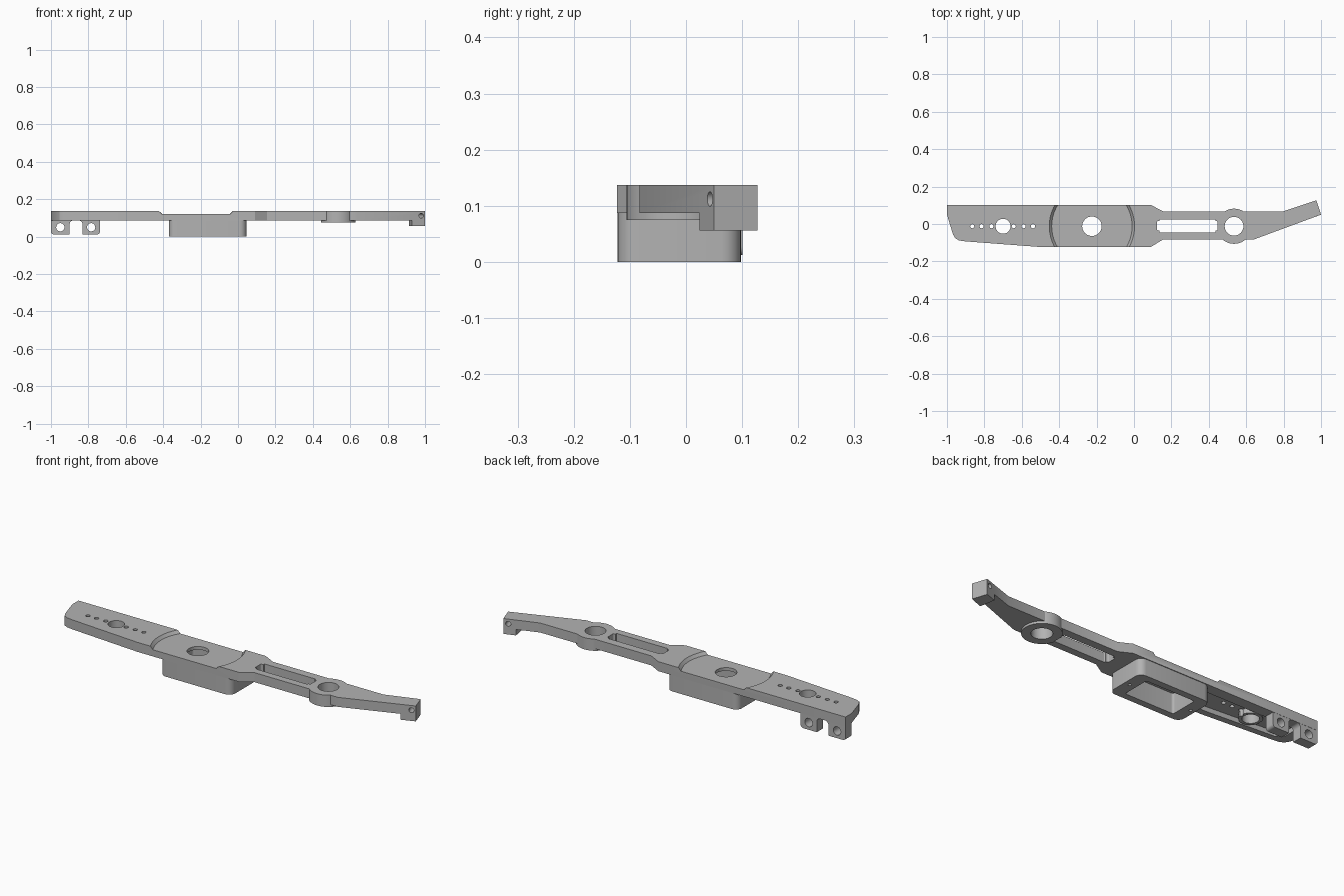
import bpy, bmesh
from math import sin, cos, pi
from mathutils import Matrix, Vector

if "Cube" in bpy.data.objects:
    bpy.data.objects.remove(bpy.data.objects["Cube"], do_unlink=True)

grey = bpy.data.materials.new("plain grey")
grey.use_nodes = True
colour = (0.45, 0.45, 0.45, 1)
grey.diffuse_color = colour
grey.node_tree.nodes["Principled BSDF"].inputs["Base Color"].default_value = colour

TOP, UNDER = 0.137, 0.087      # main plate heights
MID = -0.012                   # centre line of the bores
UP = Matrix.Identity(4)
ALONG_Y = Matrix.Rotation(pi / 2, 4, 'X')   # local (x, y, z) -> (x, -z, y)


def circle(x, y, r, n=48):
    return [(x + r * cos(2 * pi * i / n), y + r * sin(2 * pi * i / n)) for i in range(n)]


def rounded(x0, x1, y0, y1, r, n=6):
    pts = []
    for k, (cx, cy) in enumerate([(x1 - r, y1 - r), (x0 + r, y1 - r), (x0 + r, y0 + r), (x1 - r, y0 + r)]):
        for i in range(n + 1):
            a = (k + i / n) * pi / 2
            pts.append((cx + r * cos(a), cy + r * sin(a)))
    return pts


def loft(name, low, z0, high, z1, matrix=UP):
    """Closed solid between two matching outlines."""
    bm = bmesh.new()
    a = [bm.verts.new((x, y, z0)) for x, y in low]
    b = [bm.verts.new((x, y, z1)) for x, y in high]
    bm.faces.new(a)
    bm.faces.new(b)
    for i in range(len(a)):
        j = (i + 1) % len(a)
        bm.faces.new((a[i], a[j], b[j], b[i]))
    bm.transform(matrix)
    bmesh.ops.recalc_face_normals(bm, faces=bm.faces)
    mesh = bpy.data.meshes.new(name)
    bm.to_mesh(mesh)
    bm.free()
    mesh.materials.append(grey)
    ob = bpy.data.objects.new(name, mesh)
    bpy.context.collection.objects.link(ob)
    return ob


def prism(name, pts, z0, z1, matrix=UP):
    return loft(name, pts, z0, pts, z1, matrix)


# Main plate outline, with a rounded lower corner at the left end
outline = [(-1, 0.102), (-1, 0.05), (-0.968, -0.055), (-0.955, -0.077), (-0.935, -0.088),
           (-0.9, -0.093), (-0.5, -0.123), (0.09, -0.123), (0.155, -0.083), (0.455, -0.083),
           (0.64, -0.083), (1, 0.05), (0.975, 0.127), (0.8, 0.068), (0.155, 0.068), (0.09, 0.102)]
body = prism("lever_body", outline, UNDER, TOP)

# Solid additions
adds = [
    prism("gear_housing", rounded(-0.37, 0.045, -0.122, 0.098, 0.035), 0, 0.1),
    prism("bearing_ring", circle(0.535, MID, 0.094), 0.075, TOP),
    prism("end_block", [(0.93, 0.0238), (1, 0.05), (0.975, 0.127), (0.915, 0.1068)], 0.056, 0.12),
    prism("hinge_lugs", rounded(-1, -0.738, 0.012, 0.12, 0.015), -0.101, -0.05, ALONG_Y),
]

# Openings and recesses
cuts = [
    loft("dished_recess", circle(-0.225, MID, 0.215, 96), 0.122,
         circle(-0.225, MID, 0.241, 96), 0.152),
    prism("housing_pocket", rounded(-0.305, -0.02, -0.087, 0.063, 0.012), -0.1, 0.105),
    prism("housing_bore", circle(-0.225, MID, 0.052), 0.05, 0.2),
    prism("bearing_bore", circle(0.535, MID, 0.05), 0, 0.2),
    prism("slot", rounded(0.137, 0.435, -0.045, 0.025, 0.004), 0, 0.2),
    prism("slot_ends", rounded(0.123, 0.447, -0.036, 0.016, 0.008), 0, 0.2),
    prism("lug_gap", rounded(-0.9, -0.832, -0.1, 0.0869, 0.02), -0.15, 0, ALONG_Y),
]
for x in (-0.345, 0.015):
    cuts.append(prism("screw_hole", circle(x, MID, 0.008, 16), -0.05, 0.05))
for x in (-0.95, -0.785):
    cuts.append(prism("lug_hole", circle(x, 0.05, 0.022, 32), -0.15, 0, ALONG_Y))

# Underside pocket of the left arm, leaving a boss around its bore
cuts.append(prism("arm_pocket", [(-0.4, -0.09), (-0.5, -0.09), (-0.88, -0.062), (-0.92, -0.03),
                                 (-0.92, 0.045), (-0.4, 0.045)], 0, 0.112))
boss = prism("bore_boss", circle(-0.7, MID, 0.056), UNDER, 0.125)
late = [prism("arm_bore", circle(-0.7, MID, 0.04), 0, 0.2)]
for x in (-0.865, -0.815, -0.762, -0.643, -0.59, -0.54):
    late.append(prism("index_hole", circle(x, MID, 0.011, 16), 0, 0.2))

# Cross pin hole through the angled tip
pin = Matrix.Translation((0.968, 0.075, 0.112)) @ Vector((-0.35, 0.94, 0)).to_track_quat('Z', 'Y').to_matrix().to_4x4()
late.append(prism("pin_hole", circle(0, 0, 0.013, 24), -0.12, 0.12, pin))

# Combine everything into one casting
steps = [(o, 'UNION') for o in adds] + [(o, 'DIFFERENCE') for o in cuts]
steps += [(boss, 'UNION')] + [(o, 'DIFFERENCE') for o in late]
for tool, operation in steps:
    tool.hide_render = True
    mod = body.modifiers.new(tool.name, 'BOOLEAN')
    mod.operation, mod.object, mod.solver = operation, tool, 'EXACT'
bpy.context.view_layer.update()
result = bpy.data.meshes.new_from_object(body.evaluated_get(bpy.context.evaluated_depsgraph_get()))
body.modifiers.clear()
body.data = result
result.materials.clear()
result.materials.append(grey)
for tool, _ in steps:
    bpy.data.objects.remove(tool, do_unlink=True)

# Smooth the bores and rounded corners, keep the edges crisp
bpy.ops.object.select_all(action='DESELECT')
body.select_set(True)
bpy.context.view_layer.objects.active = body
bpy.ops.object.shade_smooth_by_angle(angle=0.5)
